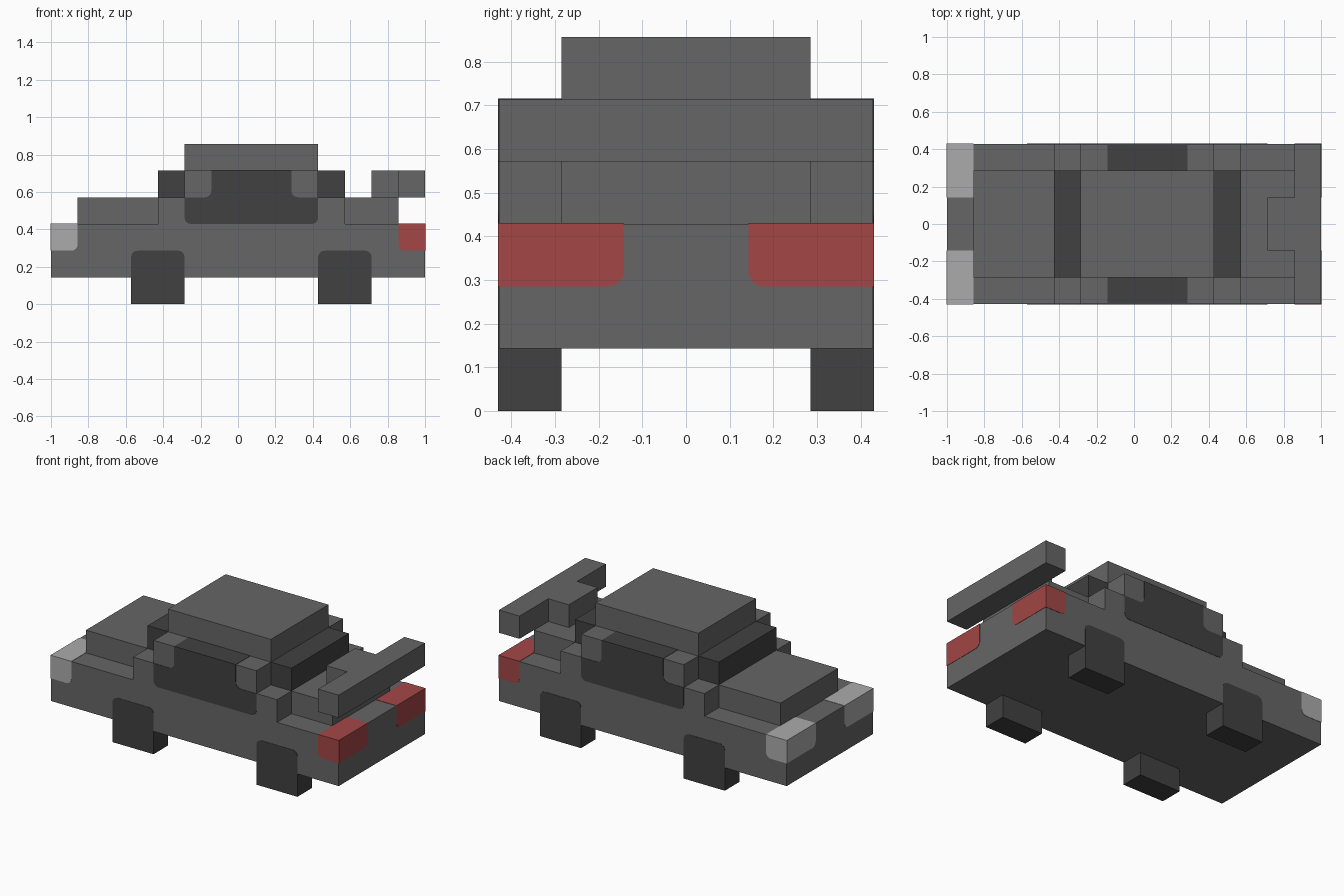
import bpy
import bmesh

cube = bpy.data.objects.get("Cube")
if cube:
    bpy.data.objects.remove(cube, do_unlink=True)

U = 1 / 7      # one block: the car is 14 x 6 x 6 blocks
E = 0.014      # painted parts stand proud by this many blocks (0.002 units)


def material(name, srgb):
    """Flat colour given as 0-255 values, stored as linear."""
    rgba = [((c / 255 + 0.055) / 1.055) ** 2.4 for c in srgb] + [1.0]
    mat = bpy.data.materials.new(name)
    mat.use_nodes = True
    mat.diffuse_color = rgba
    bsdf = mat.node_tree.nodes["Principled BSDF"]
    bsdf.inputs["Base Color"].default_value = rgba
    bsdf.inputs["Roughness"].default_value = 0.8
    return mat


GREY = material("body grey", (102, 102, 102))
DARK = material("dark glass and rubber", (65, 65, 65))
RED = material("tail light red", (163, 70, 70))
PALE = material("headlight pale grey", (171, 171, 171))


def prism(name, profile, y0, y1, mat, rounded=None):
    """Extrude an x-z profile from y0 to y1 (in blocks); round the edges whose midpoint passes the test."""
    bm = bmesh.new()
    base = bm.faces.new([bm.verts.new((x, y0, z)) for x, z in profile])
    top = bmesh.ops.extrude_face_region(bm, geom=[base])["geom"]
    bmesh.ops.translate(bm, vec=(0, y1 - y0, 0),
                        verts=[g for g in top if isinstance(g, bmesh.types.BMVert)])
    bmesh.ops.recalc_face_normals(bm, faces=bm.faces[:])
    if rounded:
        edges = [e for e in bm.edges
                 if rounded(*((e.verts[0].co + e.verts[1].co) / 2))]
        bmesh.ops.bevel(bm, geom=edges, offset=0.24, segments=4,
                        profile=0.5, affect='EDGES')
    bmesh.ops.scale(bm, vec=(U, U, U), verts=bm.verts[:])
    mesh = bpy.data.meshes.new(name)
    bm.to_mesh(mesh)
    bm.free()
    mesh.materials.append(mat)
    obj = bpy.data.objects.new(name, mesh)
    bpy.context.collection.objects.link(obj)
    return obj


def box(name, x, y, z, mat, rounded=None):
    profile = [(x[0], z[0]), (x[1], z[0]), (x[1], z[1]), (x[0], z[1])]
    return prism(name, profile, y[0], y[1], mat, rounded)


def near(a, b):
    return abs(a - b) < 0.05


# Bodywork
box("lower_body", (-7, 7), (-3, 3), (1, 3), GREY)
box("hood", (-6, -3), (-2, 2), (3, 4), GREY)
box("rear_deck", (4, 6), (-2, 2), (3, 4), GREY)
box("cabin_base", (-3, 4), (-3, 3), (3, 4), GREY)
box("cabin_pillars", (-2, 3), (-3, 3), (4, 5), GREY)
box("roof", (-2, 3), (-2, 2), (5, 6), GREY)

# Spoiler
box("spoiler_wing", (6, 7), (-3, 3), (4, 5), GREY)
box("spoiler_mount", (5, 6), (-1, 1), (4, 5), GREY)

# Glass: front and rear screens, and one stepped block showing on both sides
box("windshield", (-3, -2), (-2, 2), (4, 5), DARK)
box("rear_window", (3, 4), (-2, 2), (4, 5), DARK)
prism("side_windows",
      [(-2, 3), (3, 3), (3, 4), (2, 4), (2, 5 + E), (-1, 5 + E), (-1, 4), (-2, 4)],
      -3 - E, 3 + E, DARK,
      lambda x, y, z: near(y, 0) and (near(z, 3) or (near(z, 4) and -1.5 < x < 2.5)))

# Wheels and lamps, mirrored left and right
for side, s in (("left", 1), ("right", -1)):
    wheel_y = sorted((2 * s, (3 + E) * s))
    for end, x in (("front", -4), ("rear", 3)):
        box(f"{end}_{side}_wheel", (x, x + 2), wheel_y, (0, 2), DARK,
            lambda x, y, z: near(z, 2) and near(abs(y), 2.5))
    lamp_y = sorted((s, (3 + E) * s))
    for name, d, mat in (("headlight", -1, PALE), ("tail_light", 1, RED)):
        box(f"{side}_{name}", sorted((6 * d, (7 + E) * d)), lamp_y, (2, 3 + E), mat,
            lambda x, y, z: near(z, 2) and (near(abs(y), 1) or near(abs(x), 6)))
